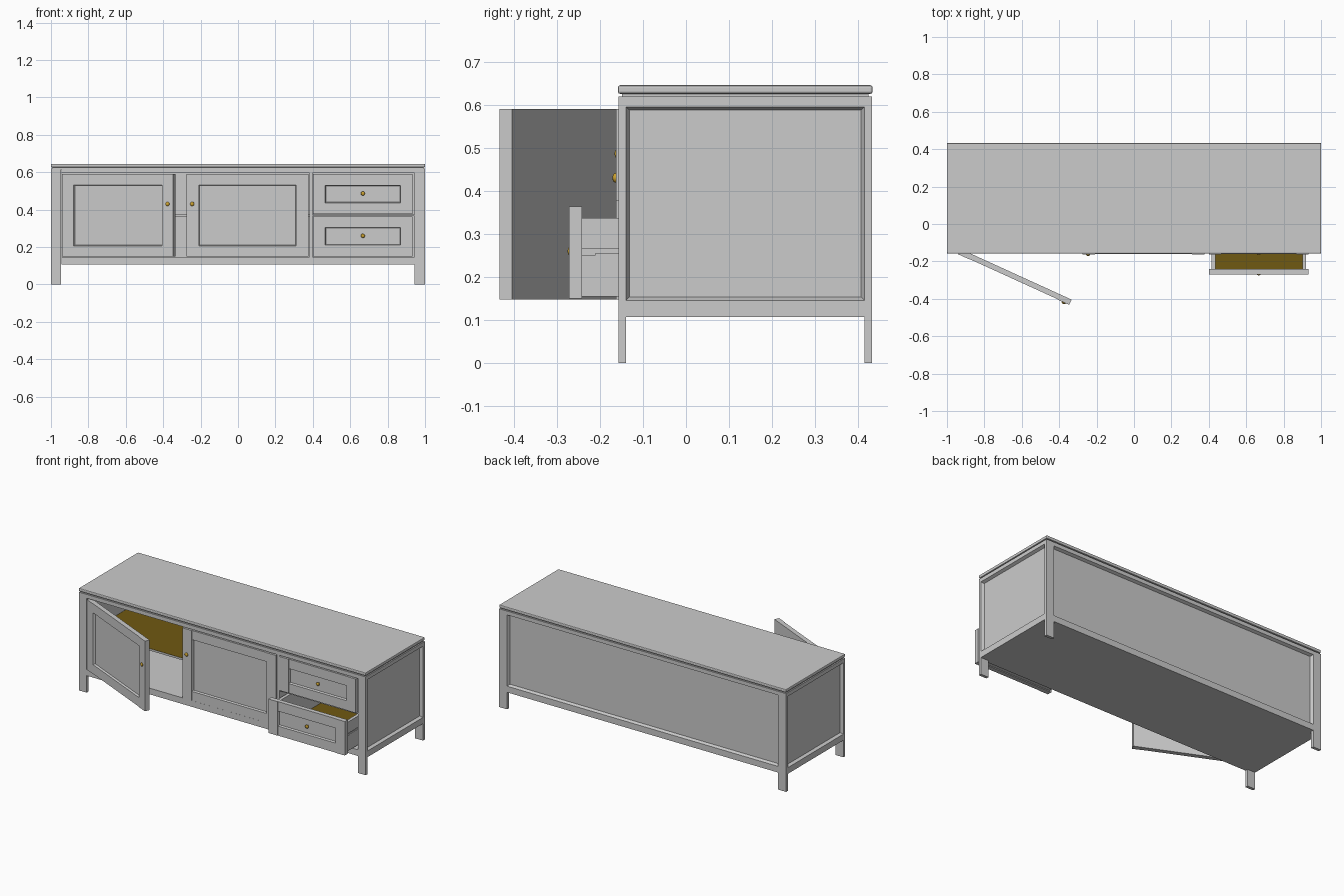
import bpy, bmesh, math
from mathutils import Matrix, Vector

if "Cube" in bpy.data.objects:
    bpy.data.objects.remove(bpy.data.objects["Cube"])


def material(name, rgb):
    m = bpy.data.materials.new(name)
    m.diffuse_color = (*rgb, 1)
    m.use_nodes = True
    m.node_tree.nodes["Principled BSDF"].inputs["Base Color"].default_value = m.diffuse_color
    return m


OLIVE = material("olive_lining", (0.16, 0.10, 0.006))
BRASS = material("brass", (0.60, 0.36, 0.03))


def add_box(bm, x0, x1, y0, y1, z0, z1):
    c = Vector(((x0 + x1) / 2, (y0 + y1) / 2, (z0 + z1) / 2))
    s = Matrix.Diagonal((x1 - x0, y1 - y0, z1 - z0, 1))
    return bmesh.ops.create_cube(bm, size=1, matrix=Matrix.Translation(c) @ s)["verts"]


def finish(bm, name, loc=(0, 0, 0), rot=0, mat=None):
    me = bpy.data.meshes.new(name)
    bm.to_mesh(me)
    bm.free()
    ob = bpy.data.objects.new(name, me)
    ob.location = loc
    ob.rotation_euler.z = rot
    if mat:
        me.materials.append(mat)
    bpy.context.collection.objects.link(ob)
    return ob


def boxes(name, dims, loc=(0, 0, 0), rot=0, mat=None):
    bm = bmesh.new()
    for d in dims:
        add_box(bm, *d)
    return finish(bm, name, loc, rot, mat)


def sunk_panel(name, dims, normal, rim, depth, loc=(0, 0, 0), rot=0):
    """Box whose outward face is sunk behind a sloping moulding."""
    bm = bmesh.new()
    add_box(bm, *dims)
    bm.normal_update()
    face = [f for f in bm.faces if f.normal.dot(Vector(normal)) > 0.9]
    bmesh.ops.inset_region(bm, faces=face, thickness=rim)
    for v in face[0].verts:
        v.co -= Vector(normal) * depth
    return finish(bm, name, loc, rot)


def knob(name, x, z, loc, rot, y=0.0):
    """Round brass knob on a short stem, poking out toward -y."""
    bm = bmesh.new()
    bmesh.ops.create_uvsphere(bm, u_segments=20, v_segments=12, radius=0.011,
                              matrix=Matrix.Translation((x, y, z)) @ Matrix.Diagonal((1, 0.6, 1, 1)))
    bmesh.ops.create_cone(bm, cap_ends=True, segments=16, radius1=0.005, radius2=0.005, depth=0.02,
                          matrix=Matrix.Translation((x, y + 0.01, z)) @ Matrix.Rotation(math.pi / 2, 4, 'X'))
    for f in bm.faces:
        f.smooth = True
    finish(bm, name, loc, rot, BRASS)


def framed_front(name, w, h, stile, rail, t, loc, rot=0):
    """Stiles, rails and sunk centre panel; local front at y = 0."""
    boxes(name + "_frame", [(0, stile, 0, t, 0, h), (w - stile, w, 0, t, 0, h),
                            (stile, w - stile, 0.002, t, 0, rail),
                            (stile, w - stile, 0.002, t, h - rail, h)], loc, rot)
    sunk_panel(name + "_panel", (stile, w - stile, 0.003, t, rail, h - rail),
               (0, -1, 0), 0.005, 0.012, loc, rot)


YF, YB = -0.157, 0.432       # carcass front and back
T = 0.018                    # post thickness

# corner posts running down into legs
for x, sx in ((-1, "left"), (0.945, "right")):
    for y, sy in ((YF, "front"), (YB - T, "back")):
        boxes(f"{sy}_{sx}_leg", [(x, x + 0.055, y, y + T, 0, 0.615)])

# side rails and sunk side panels
for s, side in ((-1, "left"), (1, "right")):
    x0, x1 = sorted((s * 0.945, s))
    boxes(side + "_side_rails", [(x0, x1, YF + T, YB - T, 0.107, 0.146),
                                 (x0, x1, YF + T, YB - T, 0.595, 0.615)])
    sunk_panel(side + "_side_panel", (x0, x1, YF + T, YB - T, 0.146, 0.595),
               (s, 0, 0), 0.011, 0.018)

# floor, upper board, back panel
boxes("floor_board", [(-0.945, 0.945, YF, YB, 0.107, 0.146)])
boxes("upper_board", [(-0.945, 0.945, YF, YB, 0.595, 0.615)])
sunk_panel("back_panel", (-0.945, 0.945, YB - 0.032, YB, 0.146, 0.595), (0, 1, 0), 0.011, 0.018)

# table top: shadow groove plus soft-edged slab
boxes("top_groove", [(-0.992, 0.992, YF + 0.008, YB - 0.008, 0.615, 0.626)])
boxes("top_lip", [(-1, 1, YF, YB, 0.615, 0.619)])
top = boxes("top_slab", [(-1, 1, YF - 0.001, YB + 0.001, 0.625, 0.645)])
bev = top.modifiers.new("soft_edge", 'BEVEL')
bev.width, bev.segments = 0.005, 2

# inner partition, drawer divider, lined shelf
boxes("partition", [(0.381, 0.399, YF, YB - 0.032, 0.146, 0.595)])
boxes("drawer_divider", [(0.399, 0.945, YF + 0.005, YB - 0.032, 0.367, 0.373)])
boxes("shelf", [(-0.945, 0.381, -0.12, YB - 0.032, 0.362, 0.374)])
boxes("shelf_lining", [(-0.943, 0.379, -0.119, YB - 0.033, 0.374, 0.375)], mat=OLIVE)

# doors: left one ajar, right one shut
DW, DH = 0.652, 0.442
for name, loc, rot, kx in (("left_door", (-0.94, -0.162, 0.148), -math.radians(24.5), DW - 0.032),
                           ("right_door", (-0.275, -0.162, 0.148), 0, 0.03)):
    framed_front(name, DW, DH, 0.066, 0.058, 0.031, loc, rot)
    knob(name + "_knob", kx, 0.282, loc, rot, -0.002)

# drawers: lower one pulled out
W, H = 0.533, 0.214
for name, z, pull in (("upper_drawer", 0.376, 0), ("lower_drawer", 0.150, 0.109)):
    loc = (0.401, -0.162 - pull, z)
    framed_front(name, W, H, 0.065, 0.06, 0.03, loc)
    knob(name + "_knob", W / 2, H / 2 + 0.003, loc, 0, 0.003)
    parts = []
    for x0, x1, g0, g1, r0, r1 in ((0.014, 0.034, 0.02, 0.034, 0.014, 0.02),
                                   (W - 0.034, W - 0.014, W - 0.034, W - 0.02, W - 0.02, W - 0.014)):
        parts += [(x0, x1, 0.03, 0.52, 0.115, 0.187),      # side above groove
                  (g0, g1, 0.03, 0.52, 0.1, 0.115),        # groove
                  (x0, x1, 0.03, 0.52, 0.005, 0.1),        # side below groove
                  (r0, r1, 0.06, 0.52, 0.1, 0.105)]        # runner
    parts += [(0.034, W - 0.034, 0.50, 0.52, 0.005, 0.187),
              (0.034, W - 0.034, 0.03, 0.50, 0.005, 0.014)]
    boxes(name + "_box", parts, loc)
    boxes(name + "_lining", [(0.034, W - 0.034, 0.03, 0.50, 0.014, 0.016)], loc, 0, OLIVE)
